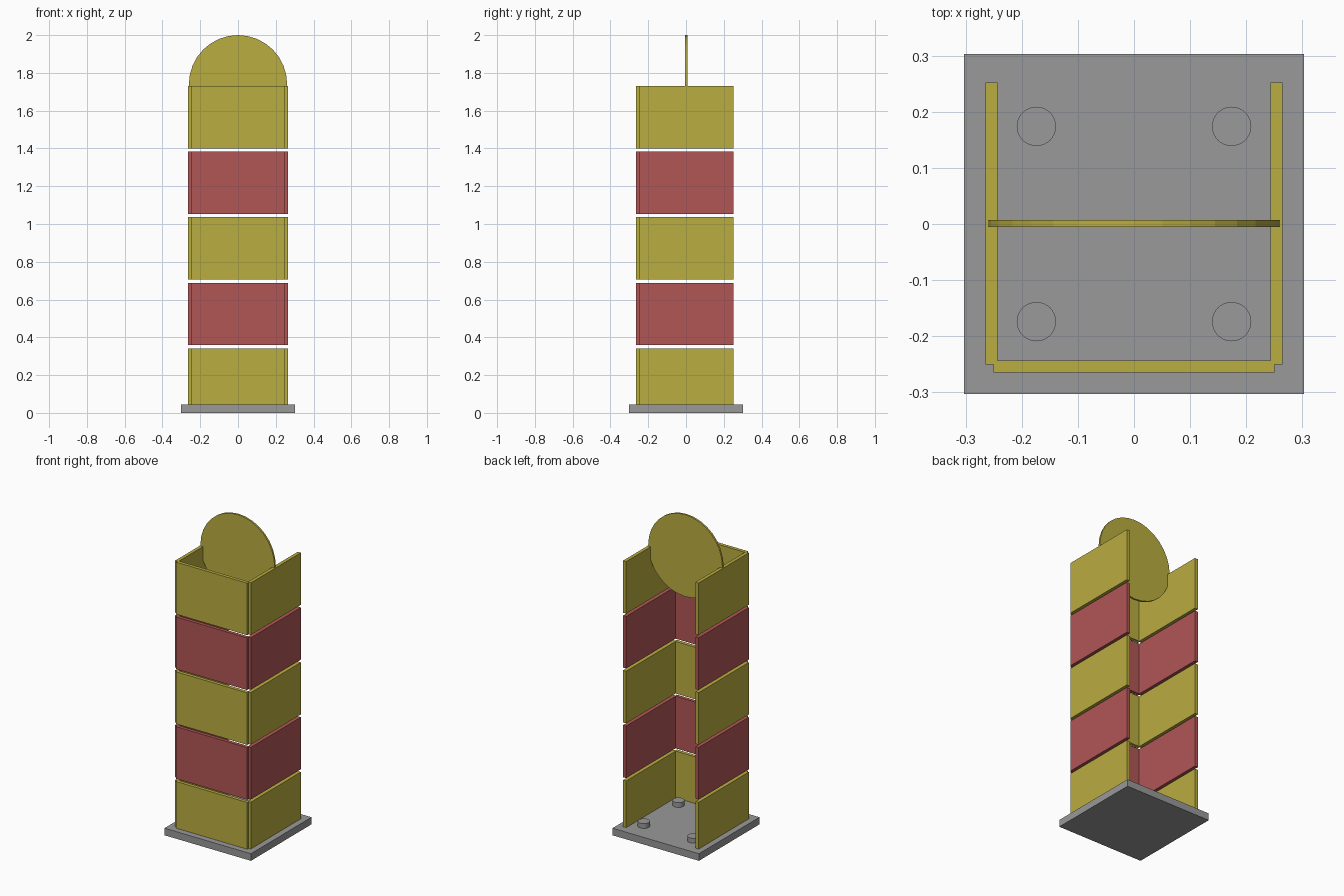
import bpy, bmesh, math
from mathutils import Matrix

cube = bpy.data.objects.get("Cube")
if cube:
    bpy.data.objects.remove(cube, do_unlink=True)


def material(name, color):
    m = bpy.data.materials.new(name)
    m.use_nodes = True
    m.diffuse_color = (*color, 1)
    m.node_tree.nodes["Principled BSDF"].inputs["Base Color"].default_value = (*color, 1)
    return m


YELLOW = material("mustard yellow", (0.49, 0.418, 0.051))
RED = material("dusty red", (0.445, 0.093, 0.093))
GREY = material("mid grey", (0.319, 0.319, 0.319))


def finish(name, bm, mat):
    bmesh.ops.recalc_face_normals(bm, faces=bm.faces)
    mesh = bpy.data.meshes.new(name)
    bm.to_mesh(mesh)
    bm.free()
    mesh.materials.append(mat)
    ob = bpy.data.objects.new(name, mesh)
    bpy.context.collection.objects.link(ob)
    return ob


def prism(name, outline, z0, z1, mat):
    """Extrude a flat xy outline from z0 up to z1."""
    bm = bmesh.new()
    face = bm.faces.new([bm.verts.new((x, y, z0)) for x, y in outline])
    up = bmesh.ops.extrude_face_region(bm, geom=[face])["geom"]
    bmesh.ops.translate(bm, vec=(0, 0, z1 - z0),
                        verts=[v for v in up if isinstance(v, bmesh.types.BMVert)])
    return finish(name, bm, mat)


def cylinder(name, radius, depth, matrix, mat):
    bm = bmesh.new()
    bmesh.ops.create_cone(bm, cap_ends=True, segments=32, radius1=radius,
                          radius2=radius, depth=depth, matrix=matrix)
    return finish(name, bm, mat)


# Base plate with four locating pegs
BASE_TOP = 0.045
S = 0.303
prism("base_plate", [(-S, -S), (S, -S), (S, S), (-S, S)], 0, BASE_TOP, GREY)
for side, x in (("left", 0.174), ("right", -0.174)):
    for end, y in (("front", -0.174), ("back", 0.174)):
        peg = cylinder(f"{end}_{side}_peg", 0.035, 0.03,
                       Matrix.Translation((x, y, BASE_TOP + 0.015)), GREY)
        bpy.context.view_layer.objects.active = peg
        bpy.ops.object.select_all(action="DESELECT")
        peg.select_set(True)
        bpy.ops.object.shade_smooth_by_angle()

# Three-sided wall bands, open at the back, with notched front corners
OUT, INN, NOTCH, BACK = 0.265, 0.243, 0.25, 0.252
half = [(NOTCH, -OUT), (NOTCH, -NOTCH), (OUT, -NOTCH),
        (OUT, BACK), (INN, BACK), (INN, -INN)]
outline = half + [(-x, y) for x, y in reversed(half)]
PITCH, HEIGHT = 0.3475, 0.33
for i in range(5):
    z = 0.011 + i * PITCH
    prism(f"wall_band_{i + 1}", outline, z, z + HEIGHT, RED if i % 2 else YELLOW)

# Thin upright disc at the top
cylinder("top_disc", 0.26, 0.012,
         Matrix.Translation((0, 0.001, 1.74)) @ Matrix.Rotation(math.pi / 2, 4, "X"), YELLOW)
